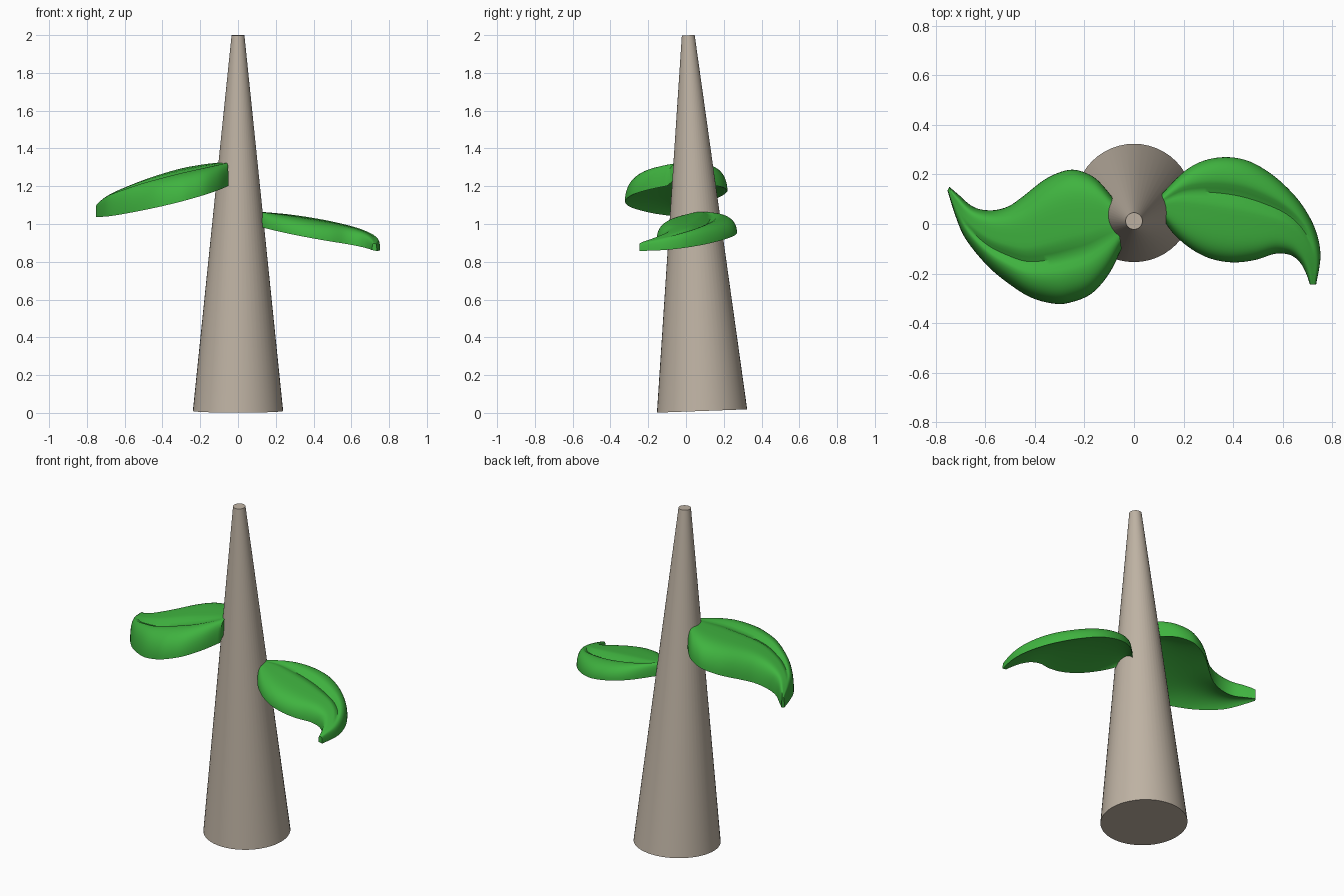
import bpy, bmesh, math
from mathutils import Vector, Matrix

if "Cube" in bpy.data.objects:
    bpy.data.objects.remove(bpy.data.objects["Cube"])


def material(name, rgb):
    m = bpy.data.materials.new(name)
    m.diffuse_color = (*rgb, 1)
    m.use_nodes = True
    m.node_tree.nodes["Principled BSDF"].inputs["Base Color"].default_value = m.diffuse_color
    return m


def finish(bm, name, mat, angle):
    bmesh.ops.remove_doubles(bm, verts=bm.verts, dist=0.0005)
    bmesh.ops.recalc_face_normals(bm, faces=bm.faces)
    me = bpy.data.meshes.new(name)
    bm.to_mesh(me)
    bm.free()
    ob = bpy.data.objects.new(name, me)
    bpy.context.collection.objects.link(ob)
    me.materials.append(mat)
    bpy.ops.object.select_all(action='DESELECT')
    ob.select_set(True)
    bpy.context.view_layer.objects.active = ob
    bpy.ops.object.shade_smooth_by_angle(angle=math.radians(angle))
    return ob


def sample(pts, u):
    """Smooth curve through the outline points."""
    n = len(pts) - 1
    i = min(int(u * n), n - 1)
    t = u * n - i
    p = [Vector(pts[min(max(i + k, 0), n)]) for k in (-1, 0, 1, 2)]
    return 0.5 * (2 * p[1] + (p[2] - p[0]) * t
                  + (2 * p[0] - 5 * p[1] + 4 * p[2] - p[3]) * t * t
                  + (3 * p[1] - p[0] - 3 * p[2] + p[3]) * t ** 3)


def leaf(name, outer, inner, plane, height, mat):
    """Domed shell between two outline curves, lying on a tilted plane."""
    NU, NV = 44, 32
    bm = bmesh.new()
    layers = []
    for top in (True, False):
        rows = []
        for i in range(NU + 1):
            u = i / NU
            a, b = sample(outer, u), sample(inner, u)
            row = []
            for j in range(NV + 1):
                v = 0.5 - 0.5 * math.cos(math.pi * j / NV)
                p = a.lerp(b, v)
                s = abs(2 * v - 1)
                if top:
                    h = height * (1 - 0.5 * u ** 4 + 0.25 * math.sin(math.pi * u))
                    h *= max(0, 1 - s ** 5) ** 0.5
                    # midrib groove
                    d = (v - 0.35) / 0.07
                    h -= 0.025 * math.exp(-d * d) * max(0, math.sin(math.pi * min(u / 0.85, 1)))
                else:
                    # shallow hollow underneath
                    h = height * 0.35 * (1 - u ** 3) * (1 - s * s)
                z = plane[0] + plane[1] * p.x + plane[2] * p.y + h
                row.append(bm.verts.new((p.x, p.y, z)))
            rows.append(row)
        for r, s in zip(rows, rows[1:]):
            for j in range(NV):
                bm.faces.new((r[j], r[j + 1], s[j + 1], s[j]))
        layers.append(rows)
    # close the stem end and the tip
    for k in (0, -1):
        t, b = layers[0][k], layers[1][k]
        for j in range(NV):
            bm.faces.new((t[j], t[j + 1], b[j + 1], b[j]))
    return finish(bm, name, mat, 40)


bark = material("bark", (0.52, 0.45, 0.37))
green = material("leaf_green", (0.05, 0.45, 0.05))

# Leaning tapered stem
base, tip = Vector((0, 0.085, 0.010)), Vector((0, 0.012, 1.999))
axis = tip - base
bm = bmesh.new()
bmesh.ops.create_cone(bm, cap_ends=True, segments=48, radius1=0.239, radius2=0.034,
                      depth=axis.length,
                      matrix=Matrix.Translation((base + tip) / 2)
                      @ Vector((0, 0, 1)).rotation_difference(axis).to_matrix().to_4x4())
finish(bm, "stem", bark, 40)

# Right leaf, lower and flatter
leaf("right_leaf",
     [(.11, .12), (.2, .21), (.28, .255), (.37, .27), (.46, .255), (.55, .205),
      (.63, .135), (.69, .06), (.735, -.03), (.753, -.13), (.735, -.245)],
     [(.11, .03), (.16, -.04), (.23, -.1), (.31, -.14), (.4, -.155), (.49, -.145),
      (.57, -.12), (.63, -.125), (.67, -.155), (.695, -.2), (.71, -.245)],
     (1.005, -.18, .063), 0.075, green)

# Left leaf, higher and thicker
leaf("left_leaf",
     [(-.05, -.1), (-.1, -.2), (-.17, -.28), (-.25, -.315), (-.32, -.322), (-.42, -.295),
      (-.52, -.23), (-.6, -.16), (-.68, -.06), (-.72, .03), (-.753, .135)],
     [(-.08, .1), (-.15, .18), (-.22, .215), (-.28, .215), (-.36, .18), (-.45, .11),
      (-.51, .07), (-.58, .055), (-.65, .07), (-.71, .12), (-.745, .15)],
     (1.223, .26, .08), 0.12, green)
